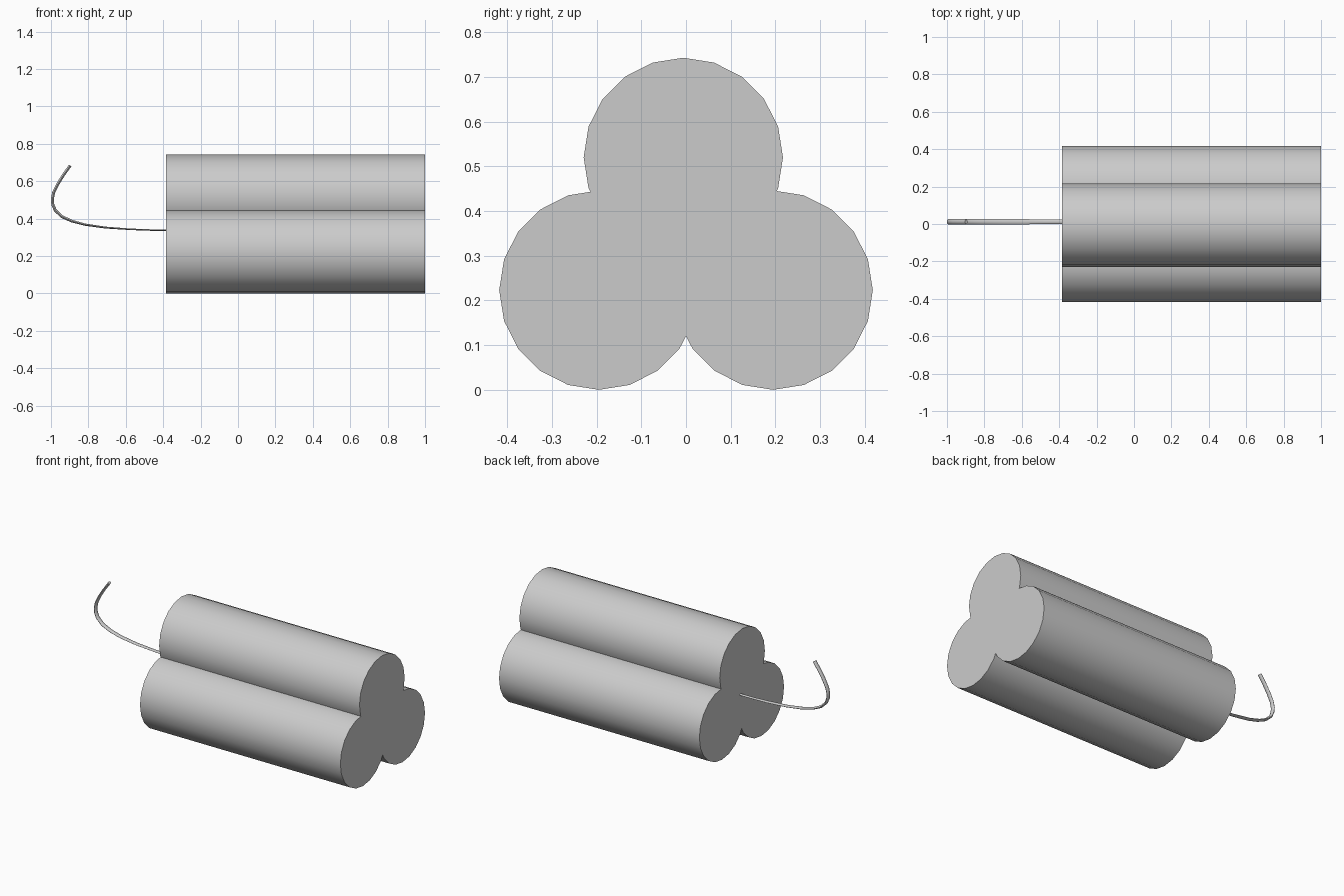
import bpy, bmesh
from math import cos, sin, pi
from mathutils import Vector

if "Cube" in bpy.data.objects:
    bpy.data.objects.remove(bpy.data.objects["Cube"])


def finish(name, bm, angle):
    bmesh.ops.recalc_face_normals(bm, faces=bm.faces)
    mesh = bpy.data.meshes.new(name)
    bm.to_mesh(mesh)
    bm.free()
    obj = bpy.data.objects.new(name, mesh)
    bpy.context.collection.objects.link(obj)
    bpy.ops.object.select_all(action='DESELECT')
    obj.select_set(True)
    bpy.context.view_layer.objects.active = obj
    bpy.ops.object.shade_smooth_by_angle(angle=angle)
    return obj


def loft(name, rings, angle=pi / 5):
    """Skin a list of equal-sized rings and cap both ends."""
    bm = bmesh.new()
    rings = [[bm.verts.new(p) for p in ring] for ring in rings]
    n = len(rings[0])
    for a, b in zip(rings, rings[1:]):
        for i in range(n):
            j = (i + 1) % n
            bm.faces.new((a[i], a[j], b[j], b[i]))
    bm.faces.new(rings[0])
    bm.faces.new(rings[-1])
    return finish(name, bm, angle)


# Three overlapping sticks, 20 sides each
R, SIDES = 0.223, 20
for name, y, z in (("stick_left", -0.195, 0.223),
                   ("stick_right", 0.195, 0.223),
                   ("stick_top", -0.006, 0.52)):
    loft(name, [[(x, y + R * cos(2 * pi * i / SIDES), z + R * sin(2 * pi * i / SIDES))
                 for i in range(SIDES)] for x in (-0.385, 1.0)])

# Curled fuse: x, z and half thickness along its path
path = [(-0.38, 0.338, 0.004), (-0.48, 0.339, 0.004), (-0.58, 0.343, 0.004),
        (-0.71, 0.352, 0.005), (-0.82, 0.368, 0.006), (-0.89, 0.387, 0.007),
        (-0.942, 0.411, 0.008), (-0.977, 0.444, 0.008), (-0.990, 0.475, 0.008),
        (-0.993, 0.503, 0.008), (-0.985, 0.541, 0.008), (-0.963, 0.585, 0.008),
        (-0.934, 0.632, 0.008), (-0.897, 0.684, 0.008)]
points = [Vector((x, 0.012, z)) for x, z, t in path]
rings = []
for k, (x, z, t) in enumerate(path):
    tangent = (points[min(k + 1, len(path) - 1)] - points[max(k - 1, 0)]).normalized()
    side = Vector((0, 1, 0))
    up = tangent.cross(side)
    width = 0.011 if k < 2 else 0.014
    rings.append([points[k] + side * width * cos(i * pi / 4) + up * t * sin(i * pi / 4)
                  for i in range(8)])
loft("fuse", rings, pi / 3)
